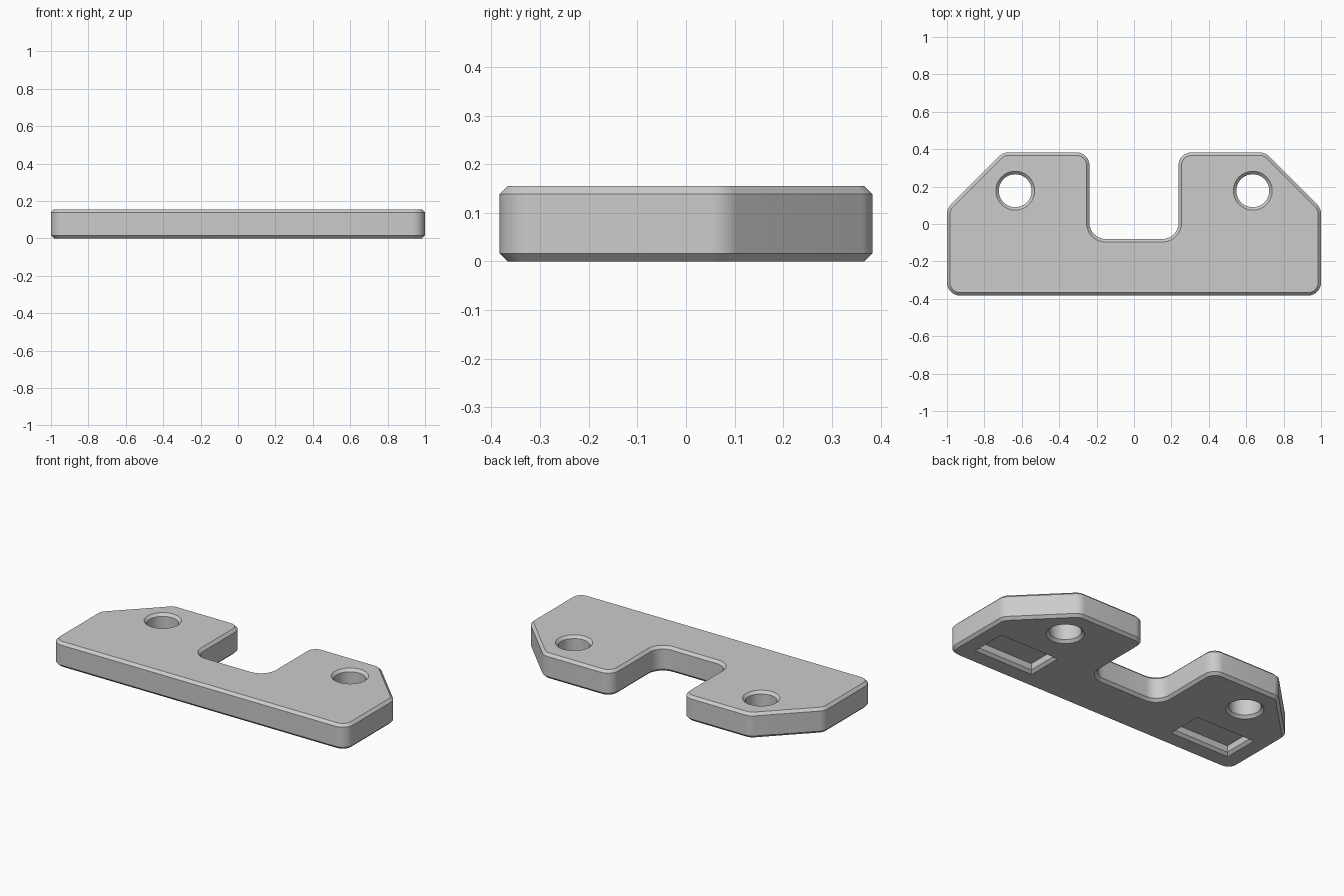
import bpy, bmesh, math
from mathutils import Vector

if "Cube" in bpy.data.objects:
    bpy.data.objects.remove(bpy.data.objects["Cube"])

THICK = 0.155
CHAMFER = 0.016


def fillet(corners, steps=8):
    """Round each (x, y, radius) corner of a counter-clockwise outline."""
    points = []
    for i, (x, y, r) in enumerate(corners):
        p = Vector((x, y))
        to_prev = (Vector(corners[i - 1][:2]) - p).normalized()
        to_next = (Vector(corners[(i + 1) % len(corners)][:2]) - p).normalized()
        half = to_prev.angle(to_next) / 2
        centre = p + (to_prev + to_next).normalized() * r / math.sin(half)
        start = (p + to_prev * r / math.tan(half) - centre).normalized()
        end = (p + to_next * r / math.tan(half) - centre).normalized()
        points += [centre + start.slerp(end, k / steps) * r for k in range(steps + 1)]
    return points


def inset(points, amount):
    """Move a counter-clockwise outline inward."""
    result = []
    for i, p in enumerate(points):
        e1 = (p - points[i - 1]).normalized()
        e2 = (points[(i + 1) % len(points)] - p).normalized()
        n1, n2 = Vector((-e1.y, e1.x)), Vector((-e2.y, e2.x))
        result.append(p + (n1 + n2) * amount / (1 + n1.dot(n2)))
    return result


def loft(name, outline, levels):
    """Closed solid through (height, inset) levels of one outline."""
    bm = bmesh.new()
    rings = [[bm.verts.new((p.x, p.y, z)) for p in inset(outline, d)]
             for z, d in levels]
    count = len(outline)
    for low, high in zip(rings, rings[1:]):
        for i in range(count):
            j = (i + 1) % count
            bm.faces.new((low[i], low[j], high[j], high[i]))
    bm.faces.new(rings[0][::-1])
    bm.faces.new(rings[-1])
    mesh = bpy.data.meshes.new(name)
    bm.to_mesh(mesh)
    bm.free()
    obj = bpy.data.objects.new(name, mesh)
    bpy.context.collection.objects.link(obj)
    return obj


# Plate outline: right half, then mirrored
half_outline = [(1, -0.383, 0.07), (1, 0.083, 0.07), (0.7, 0.383, 0.07),
                (0.238, 0.383, 0.07), (0.238, -0.08, 0.085)]
corners = half_outline + [(-x, y, r) for x, y, r in reversed(half_outline)]
plate = loft("bracket_plate", fillet(corners),
             [(0, CHAMFER), (CHAMFER, 0), (THICK - CHAMFER, 0), (THICK, CHAMFER)])

grey = bpy.data.materials.new("plain_grey")
grey.use_nodes = True
colour = (0.6, 0.6, 0.6, 1)
grey.diffuse_color = colour
grey.node_tree.nodes["Principled BSDF"].inputs["Base Color"].default_value = colour
plate.data.materials.append(grey)

# Chamfered bolt holes and underside pockets
cutters = []
for side in (-1, 1):
    circle = [Vector((side * 0.635 + 0.088 * math.cos(a), 0.178 + 0.088 * math.sin(a)))
              for a in (math.tau * k / 48 for k in range(48))]
    flare = 2 * CHAMFER
    cutters.append(loft("hole_cutter", circle,
                        [(-CHAMFER, -flare), (CHAMFER, 0),
                         (THICK - CHAMFER, 0), (THICK + CHAMFER, -flare)]))
    cx, cy, w, d = side * 0.693, -0.165, 0.184, 0.094
    box = [Vector((cx + sx * w, cy + sy * d))
           for sx, sy in ((-1, -1), (1, -1), (1, 1), (-1, 1))]
    cutters.append(loft("pocket_cutter", box,
                        [(-CHAMFER, -flare), (CHAMFER, 0), (0.055, 0)]))

bpy.context.view_layer.objects.active = plate
for cutter in cutters:
    cutter.hide_render = True
    mod = plate.modifiers.new("cut", "BOOLEAN")
    mod.operation = "DIFFERENCE"
    mod.solver = "EXACT"
    mod.object = cutter
    bpy.ops.object.modifier_apply(modifier=mod.name)
    bpy.data.objects.remove(cutter)

# Smooth rounded corners, crisp chamfers
bpy.ops.object.select_all(action="DESELECT")
plate.select_set(True)
bpy.ops.object.shade_smooth_by_angle(angle=math.radians(30))
